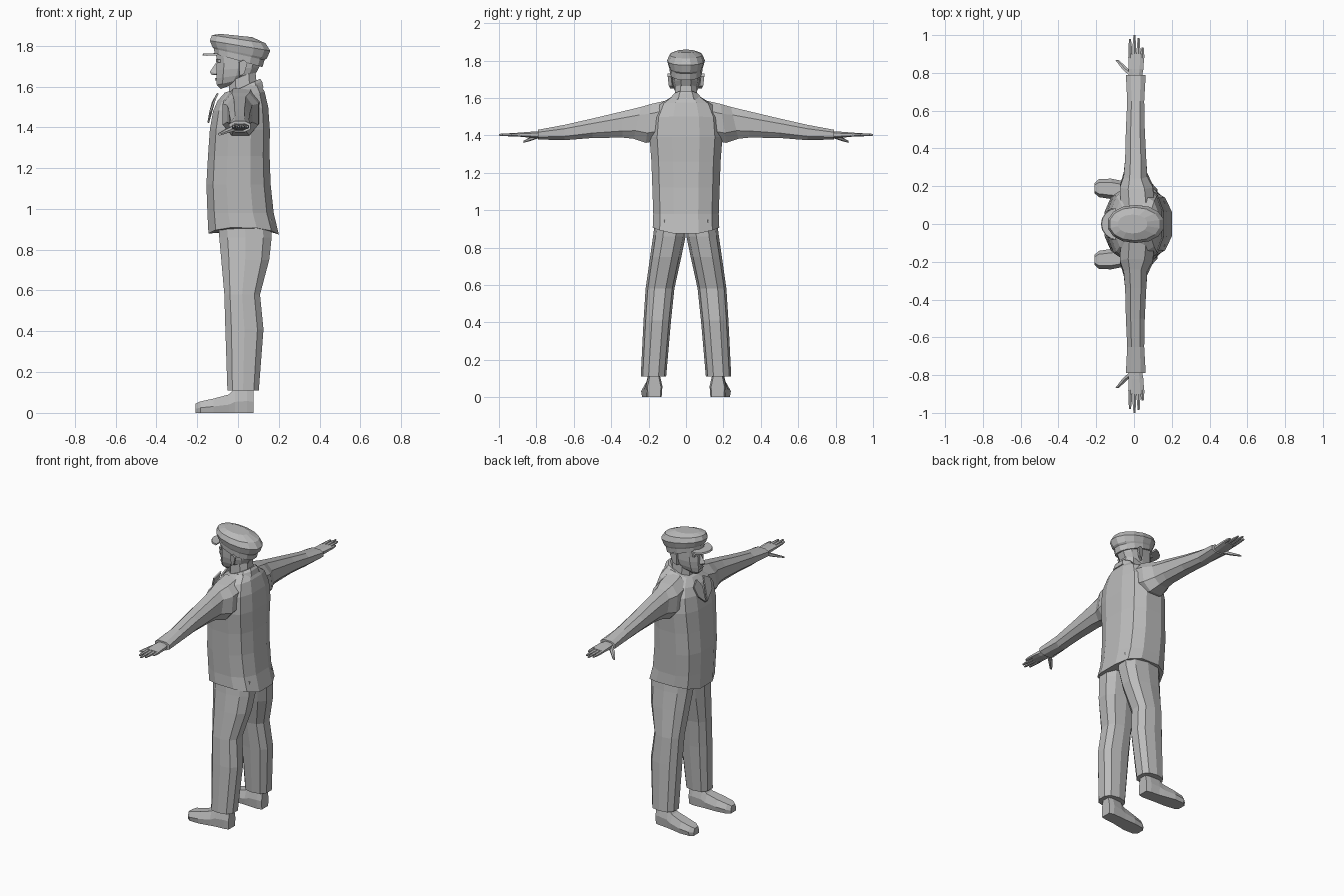
import bpy, bmesh, math
from mathutils import Vector

cloth = bpy.data.materials.new("plain grey")
cloth.diffuse_color = (0.5, 0.5, 0.5, 1)


def oval(n, p=0.8):
    """Unit rounded-box outline with n points."""
    pts = []
    for i in range(n):
        a = 2 * math.pi * (i + 0.5) / n
        c, s = math.cos(a), math.sin(a)
        pts.append((math.copysign(abs(c) ** p, c), math.copysign(abs(s) ** p, s)))
    m = max(abs(u) for u, v in pts)
    k = max(abs(v) for u, v in pts)
    return [(u / m, v / k) for u, v in pts]


def flat_ring(x0, x1, y0, y1, zf, zb=None, n=12, p=0.8, dip=0):
    """Level or tilted section: height runs from zf (front) to zb (back)."""
    zb = zf if zb is None else zb
    return [Vector(((x0 + x1) / 2 + u * (x1 - x0) / 2, (y0 + y1) / 2 + v * (y1 - y0) / 2,
                    zf + (zb - zf) * (u + 1) / 2 + dip * v * v)) for u, v in oval(n, p)]


def arm_ring(y, x0, x1, z0, z1, n=8, lean=0.0):
    """Upright section across the arm."""
    return [Vector(((x0 + x1) / 2 + u * (x1 - x0) / 2, y + lean * v,
                    (z0 + z1) / 2 + v * (z1 - z0) / 2)) for u, v in oval(n)]


def mesh_object(name, verts, faces, mirror=False):
    bm = bmesh.new()
    vs = [bm.verts.new(v) for v in verts]
    for f in faces:
        bm.faces.new([vs[i] for i in f])
    bmesh.ops.recalc_face_normals(bm, faces=bm.faces)
    me = bpy.data.meshes.new(name)
    bm.to_mesh(me)
    bm.free()
    me.materials.append(cloth)
    ob = bpy.data.objects.new(name, me)
    bpy.context.collection.objects.link(ob)
    if mirror:
        mod = ob.modifiers.new("mirror", 'MIRROR')
        mod.use_axis = (False, True, False)
        mod.use_mirror_merge = False
    return ob


def loft(name, rings, mirror=False):
    n = len(rings[0])
    faces = [tuple(range(n)), tuple((len(rings) - 1) * n + i for i in range(n))]
    for r in range(len(rings) - 1):
        for i in range(n):
            j = (i + 1) % n
            faces.append((r * n + i, r * n + j, r * n + n + j, r * n + n + i))
    return mesh_object(name, [v for ring in rings for v in ring], faces, mirror)


def plate(name, pts, thick, mirror=False):
    """Polygon thickened along the given vector."""
    a = [Vector(p) for p in pts]
    return loft(name, [a, [p + Vector(thick) for p in a]], mirror)


# Jacket body, hem lower at front and back
loft("jacket", [flat_ring(x0, x1, -w, w, zf, zb, 12, 0.75, d) for x0, x1, w, zf, zb, d in (
    (-0.145, 0.200, 0.178, 0.875, 0.870, 0.035),
    (-0.150, 0.175, 0.175, 0.98, 0.98, 0),
    (-0.155, 0.160, 0.180, 1.12, 1.12, 0),
    (-0.147, 0.155, 0.185, 1.26, 1.26, 0),
    (-0.138, 0.156, 0.195, 1.39, 1.39, 0),
    (-0.122, 0.148, 0.185, 1.48, 1.50, 0),
    (-0.100, 0.130, 0.150, 1.53, 1.575, 0),
    (-0.065, 0.105, 0.080, 1.57, 1.62, 0))])

# Sleeves
loft("sleeve", [arm_ring(*r) for r in (
    (0.09, -0.07, 0.11, 1.38, 1.590, 8, 0),
    (0.20, -0.075, 0.10, 1.36, 1.568, 8, -0.015),
    (0.26, -0.055, 0.07, 1.382, 1.552, 8, -0.02),
    (0.34, -0.047, 0.065, 1.388, 1.528, 8, 0),
    (0.50, -0.043, 0.057, 1.386, 1.490, 8, 0),
    (0.65, -0.036, 0.054, 1.374, 1.456, 8, 0),
    (0.79, -0.043, 0.062, 1.378, 1.430, 8, 0))], True)

# Hands: palm, four fingers, thumb
loft("palm", [arm_ring(*r) for r in (
    (0.76, -0.022, 0.038, 1.385, 1.422),
    (0.82, -0.030, 0.050, 1.386, 1.420),
    (0.90, -0.030, 0.054, 1.394, 1.414))], True)
for i, (bx, tx, ty) in enumerate(((-0.020, -0.021, 0.98), (0.002, 0.002, 1.0),
                                  (0.023, 0.025, 0.985), (0.044, 0.046, 0.935))):
    loft("finger_%d" % (i + 1), [arm_ring(y, x - w, x + w, 1.403 - h, 1.403 + h, 6) for y, x, w, h in (
        (0.88, bx, 0.0105, 0.010), ((0.9 + ty) / 2, (bx + tx) / 2, 0.009, 0.008),
        (ty, tx, 0.005, 0.005))], True)
loft("thumb", [arm_ring(y, x - w, x + w, z - h, z + h, 6) for y, x, z, w, h in (
    (0.79, -0.012, 1.398, 0.018, 0.014), (0.825, -0.050, 1.383, 0.016, 0.011),
    (0.868, -0.090, 1.366, 0.009, 0.006))], True)

# Trousers
loft("trouser_leg", [flat_ring(x0, x1, y0, y1, z, n=10) for x0, x1, y0, y1, z in (
    (-0.098, 0.165, 0.000, 0.165, 0.95),
    (-0.092, 0.165, 0.002, 0.176, 0.86),
    (-0.082, 0.153, 0.025, 0.192, 0.75),
    (-0.067, 0.108, 0.062, 0.216, 0.58),
    (-0.062, 0.125, 0.080, 0.227, 0.41),
    (-0.052, 0.102, 0.106, 0.242, 0.11))], True)

# Shoes: heel, instep and toe sections along the foot
shoe = []
for x, yc, w, h in ((0.075, 0.170, 0.036, 0.12), (0.045, 0.170, 0.044, 0.13),
                    (-0.015, 0.174, 0.045, 0.12), (-0.045, 0.178, 0.047, 0.09),
                    (-0.12, 0.186, 0.054, 0.070), (-0.185, 0.190, 0.048, 0.056),
                    (-0.208, 0.190, 0.028, 0.045)):
    shoe.append([Vector((x, yc + a * w, b * h)) for a, b in (
        (-0.9, 0), (0.9, 0), (1, 0.45), (0.62, 1), (-0.62, 1), (-1, 0.45))])
loft("shoe", shoe, True)

# Collar and lapels
loft("collar", [flat_ring(x0, x1, -w, w, zf, zb, 10) for x0, x1, w, zf, zb in (
    (-0.108, 0.125, 0.105, 1.505, 1.595),
    (-0.085, 0.118, 0.088, 1.545, 1.625),
    (-0.060, 0.108, 0.074, 1.558, 1.638))])
plate("lapel", [(-0.095, 0.035, 1.565), (-0.110, 0.085, 1.535), (-0.132, 0.070, 1.475),
                (-0.142, 0.008, 1.42), (-0.120, 0.012, 1.52)], (-0.008, 0, 0.004), True)

# Neck and head
loft("neck", [flat_ring(-0.045, 0.095, -0.062, 0.062, 1.53, 1.58, 8),
              flat_ring(-0.045, 0.085, -0.058, 0.058, 1.63, 1.68, 8)])
loft("head", [flat_ring(x0, x1, -w, w, zf, zb, 10, 0.85) for x0, x1, w, zf, zb in (
    (-0.085, 0.020, 0.030, 1.588, 1.625),
    (-0.104, 0.060, 0.054, 1.607, 1.645),
    (-0.106, 0.088, 0.067, 1.640, 1.665),
    (-0.106, 0.104, 0.075, 1.680, 1.695),
    (-0.104, 0.110, 0.077, 1.715, 1.720),
    (-0.108, 0.110, 0.078, 1.765, 1.745))])
mesh_object("nose", [(-0.100, 0, 1.728), (-0.138, 0, 1.672), (-0.128, 0, 1.656), (-0.098, 0, 1.655),
                     (-0.098, 0.019, 1.662), (-0.098, -0.019, 1.662)],
            [(0, 1, 4), (0, 5, 1), (1, 2, 4), (1, 5, 2), (2, 3, 4), (2, 5, 3), (0, 4, 3), (0, 3, 5)])
plate("lips", [(-0.103, -0.024, 1.630), (-0.103, 0.024, 1.630), (-0.103, 0.012, 1.642),
               (-0.103, -0.012, 1.642)], (-0.009, 0, 0))
plate("brow", [(-0.095, 0.008, 1.722), (-0.085, 0.055, 1.718), (-0.085, 0.055, 1.732),
               (-0.095, 0.008, 1.736)], (-0.014, 0, 0), True)
plate("ear", [(0.005, 0.066, 1.650), (0.028, 0.074, 1.665), (0.042, 0.080, 1.715),
              (0.025, 0.080, 1.730), (0.002, 0.070, 1.720)], (0.004, 0.018, 0), True)

# Cap: band, flared crown, domed top
loft("cap", [flat_ring(x0, x1, -w, w, zf, zb, 14, 0.95) for x0, x1, w, zf, zb in (
    (-0.114, 0.120, 0.086, 1.760, 1.695),
    (-0.118, 0.130, 0.088, 1.785, 1.730),
    (-0.126, 0.142, 0.092, 1.795, 1.738),
    (-0.138, 0.158, 0.101, 1.825, 1.775),
    (-0.128, 0.135, 0.088, 1.852, 1.812),
    (-0.085, 0.070, 0.050, 1.858, 1.842))])

# Cap peak, curved outline sloping forward and down
edge = [math.radians(a) for a in range(-80, 81, 20)]
peak = [(-0.085 - 0.090 * math.cos(a), 0.085 * math.sin(a),
         1.768 - 0.016 * math.cos(a) - 0.012 * math.sin(a) ** 2) for a in edge]
plate("cap_peak", peak, (0.004, 0, 0.010))
